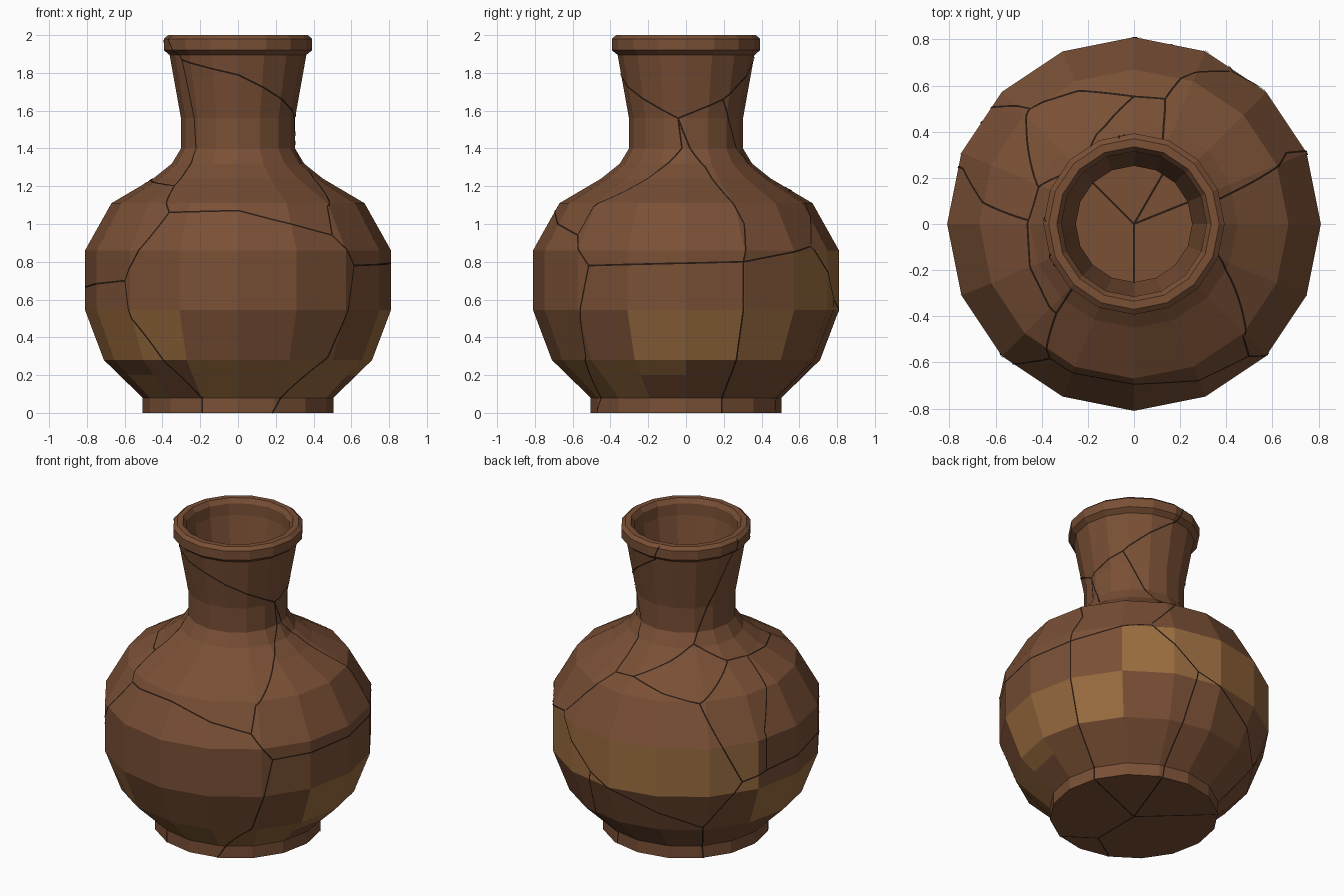
import bpy, bmesh, math
from mathutils import Vector

if "Cube" in bpy.data.objects:
    bpy.data.objects.remove(bpy.data.objects["Cube"])

SIDES = 16
STEP = 360 / SIDES
WALL = .05
OUTER = [(.505, 0), (.505, .08), (.628, .20), (.71, .28), (.81, .545), (.81, .86), (.67, 1.11),
         (.45, 1.24), (.35, 1.32), (.302, 1.40), (.302, 1.56), (.362, 1.895),
         (.393, 1.92), (.393, 1.98), (.37, 2.0)]
# The inner wall follows the outer one, from the lip down to the floor
INNER = [(.335, 2.0), (.315, 1.97)] + [(r - WALL, z) for r, z in OUTER[11:2:-1]] + [(.46, .06)]


def material(name, rgb):
    m = bpy.data.materials.new(name)
    m.diffuse_color = (*rgb, 1)
    m.use_nodes = True
    m.node_tree.nodes["Principled BSDF"].inputs["Base Color"].default_value = m.diffuse_color
    return m


CLAY = material("brown clay", (.193, .079, .036))
OCHRE = material("ochre clay", (.325, .15, .05))
DARK = material("dark crack", (.020, .010, .006))


def make_object(name, bm, mats):
    me = bpy.data.meshes.new(name)
    bm.to_mesh(me)
    bm.free()
    for m in mats:
        me.materials.append(m)
    ob = bpy.data.objects.new(name, me)
    bpy.context.collection.objects.link(ob)
    return ob


def polar(r, az, z):
    a = math.radians(az)
    return Vector((r * math.cos(a), r * math.sin(a), z))


# Ochre patches by profile row and sector
def is_ochre(row, s):
    if row == 1:
        return 11 <= s <= 14 or s == 9
    if row == 2:
        return 11 <= s <= 15
    if row == 3:
        return s >= 15 or s <= 1 or 7 <= s <= 10
    return row == 4 and 2 <= s <= 6


# Vase: sixteen-sided lathe with an inner wall and floor
bm = bmesh.new()
rings = [[bm.verts.new(polar(r, i * STEP, z)) for i in range(SIDES)] for r, z in OUTER + INNER]
for row, (a, b) in enumerate(zip(rings, rings[1:])):
    for s in range(SIDES):
        t = (s + 1) % SIDES
        f = bm.faces.new((a[s], a[t], b[t], b[s]))
        f.material_index = int(is_ochre(row, s))
bm.faces.new(rings[0][::-1])
bm.faces.new(rings[-1])
make_object("vase", bm, [CLAY, OCHRE])


def surface(az, z):
    # point on the faceted outer wall
    r = OUTER[-1][0]
    for (r0, z0), (r1, z1) in zip(OUTER, OUTER[1:]):
        if z <= z1:
            r = r0 + (r1 - r0) * (z - z0) / (z1 - z0)
            break
    half = STEP / 2
    r *= math.cos(math.radians(half)) / math.cos(math.radians(az % STEP - half))
    return polar(r, az, z)


def normal(az, z):
    z = min(max(z, .01), 1.99)
    du = surface(az + 1, z) - surface(az - 1, z)
    dv = surface(az, z + .008) - surface(az, z - .008)
    return du.cross(dv).normalized()


def ribbon(bm, pts, norms, width=.009, lift=.003):
    prev = None
    for i, (p, n) in enumerate(zip(pts, norms)):
        t = pts[min(i + 1, len(pts) - 1)] - pts[max(i - 1, 0)]
        side = n.cross(t).normalized() * width / 2
        p = p + n * lift
        pair = (bm.verts.new(p - side), bm.verts.new(p + side))
        if prev:
            bm.faces.new((prev[0], pair[0], pair[1], prev[1]))
        prev = pair


def wall_crack(bm, *path):
    # drape a thin strip along (azimuth, height) points
    samples = []
    for (a0, z0), (a1, z1) in zip(path, path[1:]):
        turn = (a1 - a0 + 180) % 360 - 180
        n = max(2, int((abs(z1 - z0) + abs(turn) * .012) / .02))
        samples += [(a0 + turn * k / n, z0 + (z1 - z0) * k / n) for k in range(n)]
    samples.append(path[-1])
    ribbon(bm, [surface(*s) for s in samples], [normal(*s) for s in samples])


# Junctions where cracks meet
neck_left, neck_right, neck_back = (213, 1.87), (352, 1.56), (38, 1.66)
shoulder_front, shoulder_left, shoulder_back = (238, 1.06), (178, 1.235), (90, 1.18)
collar, collar_back, collar_left = (229, 1.2), (133, 1.34), (159, 1.245)
belly_front, belly_right, belly_side = (222, .7), (320, .78), (22, .8)
belly_left, belly_back, foot_back = (162, .65), (150, .61), (133, .3)
upper_right, upper_left, back_fork = (311, .94), (132, 1.1), (76, 1.17)
back_side = (79, .6)

# Cracks running over the outer wall
bm = bmesh.new()
wall_crack(bm, (200, 1.99), neck_left, (223, 1.4), collar, shoulder_front, belly_front,
           (225, .5), (237, .25), (248, .08), (248, 0))
wall_crack(bm, neck_left, (270, 1.79), neck_right, neck_back, (94, 1.89), (100, 1.99))
wall_crack(bm, shoulder_left, collar)
wall_crack(bm, shoulder_front, (270, 1.07), upper_right)
wall_crack(bm, belly_front, belly_left, belly_back)
wall_crack(bm, neck_right, (356, 1.4), (341, 1.3), (314, 1.09), upper_right, belly_right,
           (312, .3), (291, 0))
wall_crack(bm, neck_right, (4, 1.4), (16, 1.3), (25, 1.0), belly_side, (22, 0))
wall_crack(bm, belly_right, belly_side, (57, .88), back_side, foot_back)
wall_crack(bm, back_side, (75, .3), (70, 0))
wall_crack(bm, shoulder_back, collar_back, (175, 1.88), (178, 1.99))
wall_crack(bm, collar_back, collar_left, shoulder_left, (162, .9), belly_left)
wall_crack(bm, shoulder_back, upper_left, collar_left)
wall_crack(bm, upper_left, belly_back, foot_back, (137, 0))
wall_crack(bm, shoulder_back, back_fork, (58, .89))
wall_crack(bm, back_fork, (70, 1.32), neck_back)
make_object("wall_cracks", bm, [DARK])


# Cracks over the underside and the inner floor, along (radius, azimuth) points
def flat_crack(bm, z, up, *path):
    ribbon(bm, [polar(r, a, z) for r, a in path], [Vector((0, 0, up))] * len(path), lift=.002)


bm = bmesh.new()
for a in (22, 70, 137):
    flat_crack(bm, 0, -1, (0, 0), (.49, a))
flat_crack(bm, 0, -1, (0, 0), (.335, 270), (.49, 248))
flat_crack(bm, 0, -1, (.335, 270), (.49, 291))
for a in (22, 60, 135, 270):
    flat_crack(bm, .06, 1, (0, 0), (.44, a))
make_object("floor_cracks", bm, [DARK])
